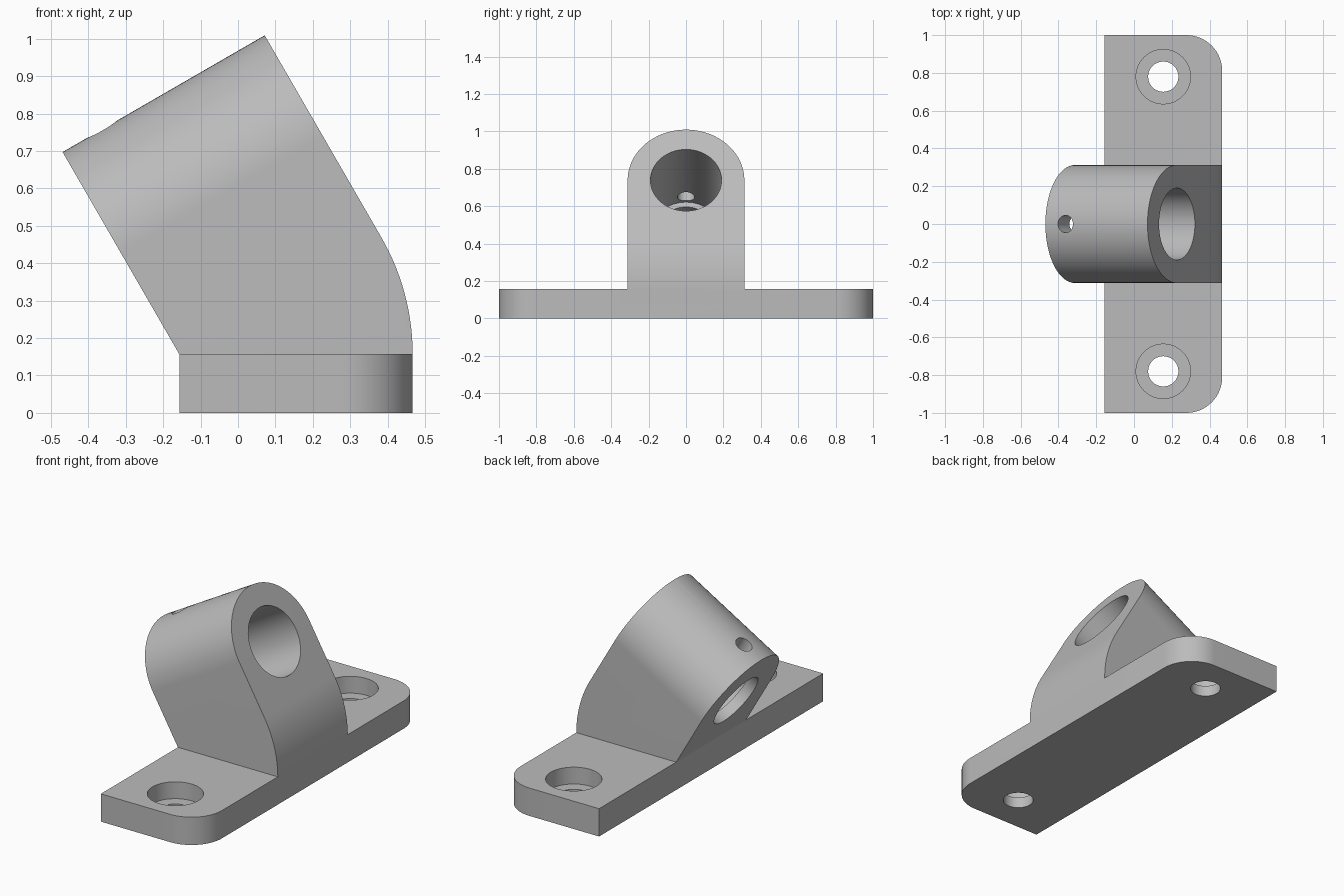
import bpy, bmesh
from math import sin, cos, pi, radians
from mathutils import Matrix, Vector

if "Cube" in bpy.data.objects:
    bpy.data.objects.remove(bpy.data.objects["Cube"])

R = 0.312            # barrel radius, half the block width
H = 0.157            # base plate thickness
X0, X1 = -0.157, 0.467
TILT = radians(30)

grey = bpy.data.materials.new("plain grey")
grey.use_nodes = True
grey.diffuse_color = (0.5, 0.5, 0.5, 1)
grey.node_tree.nodes["Principled BSDF"].inputs["Base Color"].default_value = (0.5, 0.5, 0.5, 1)


def arc(cx, cy, r, a0, a1, n):
    steps = [a0 + (a1 - a0) * i / n for i in range(n + 1)]
    return [(cx + r * cos(a), cy + r * sin(a)) for a in steps]


def prism(name, points, z0, z1, frame=Matrix()):
    """Extrude a closed 2D outline from z0 to z1 in the given frame."""
    bm = bmesh.new()
    face = bm.faces.new([bm.verts.new((x, y, z0)) for x, y in points])
    top = bmesh.ops.extrude_face_region(bm, geom=[face])["geom"]
    moved = [v for v in top if isinstance(v, bmesh.types.BMVert)]
    bmesh.ops.translate(bm, verts=moved, vec=(0, 0, z1 - z0))
    bm.transform(frame)
    bmesh.ops.recalc_face_normals(bm, faces=bm.faces)
    mesh = bpy.data.meshes.new(name)
    bm.to_mesh(mesh)
    bm.free()
    mesh.materials.append(grey)
    obj = bpy.data.objects.new(name, mesh)
    bpy.context.collection.objects.link(obj)
    return obj


def rod(name, x, y, r, z0, z1, frame=Matrix()):
    return prism(name, arc(x, y, r, 0, 2 * pi, 64)[:-1], z0, z1, frame)


def combine(target, tool, operation):
    """Apply a boolean and discard the tool."""
    tool.hide_render = True
    mod = target.modifiers.new(operation.lower(), "BOOLEAN")
    mod.operation, mod.solver, mod.object = operation, "EXACT", tool
    bpy.context.view_layer.objects.active = target
    bpy.ops.object.modifier_apply(modifier=mod.name)
    bpy.data.objects.remove(tool)


# Frames: side profile (x, z), and barrel (across, up, along the bore)
side = Matrix.Translation((X0, 0, H)) @ Matrix.Rotation(pi / 2, 4, "X")
along = Vector((cos(TILT), 0, sin(TILT)))
up = Vector((-sin(TILT), 0, cos(TILT)))
barrel = Matrix((Vector((0, 1, 0)), up, along)).transposed().to_4x4()
barrel.translation = (X0, 0, H)

# Base plate with two rounded corners
c = 0.19
plate = [(X0, -1)] + arc(X1 - c, -1 + c, c, -pi / 2, 0, 16)
plate += arc(X1 - c, 1 - c, c, 0, pi / 2, 16) + [(X0, 1)]
bracket = prism("mounting_bracket", plate, 0, H)

# Tilted block: curved neck and square side profile, rounded over the top
d = 2 * R
tip = Vector((cos(TILT), sin(TILT))) * d
rise = Vector((-sin(TILT), cos(TILT))) * d
profile = [(0, 0), (0, -H / 2), (d, -H / 2)] + arc(0, 0, d, 0, TILT, 16)
profile += [tuple(tip + rise), tuple(rise)]
block = prism("tilted_block", profile, -0.5, 0.5, side)
dome = [(-R, -2), (R, -2)] + arc(0, R, R, 0, pi, 64)
combine(block, prism("dome_envelope", dome, -2, 2, barrel), "INTERSECT")
combine(bracket, block, "UNION")

# Bore with a narrow lip at the lower end, and a set screw hole on the ridge
combine(bracket, rod("bore", 0, R, 0.19, 0.06, 1, barrel), "DIFFERENCE")
combine(bracket, rod("bore_lip", 0, R, 0.16, -0.2, 0.2, barrel), "DIFFERENCE")
screw = barrel @ Matrix.Translation((0, R, 0.122)) @ Matrix.Rotation(-pi / 2, 4, "X")
combine(bracket, rod("screw_hole", 0, 0, 0.046, 0.02, 0.6, screw), "DIFFERENCE")

# Counterbored mounting holes
for y in (-0.78, 0.78):
    combine(bracket, rod("bolt_hole", 0.155, y, 0.08, -0.1, 0.3), "DIFFERENCE")
    combine(bracket, rod("counterbore", 0.155, y, 0.144, H - 0.095, 0.3), "DIFFERENCE")

bpy.ops.object.select_all(action="DESELECT")
bracket.select_set(True)
bpy.context.view_layer.objects.active = bracket
bpy.ops.object.shade_smooth_by_angle(angle=radians(25))
